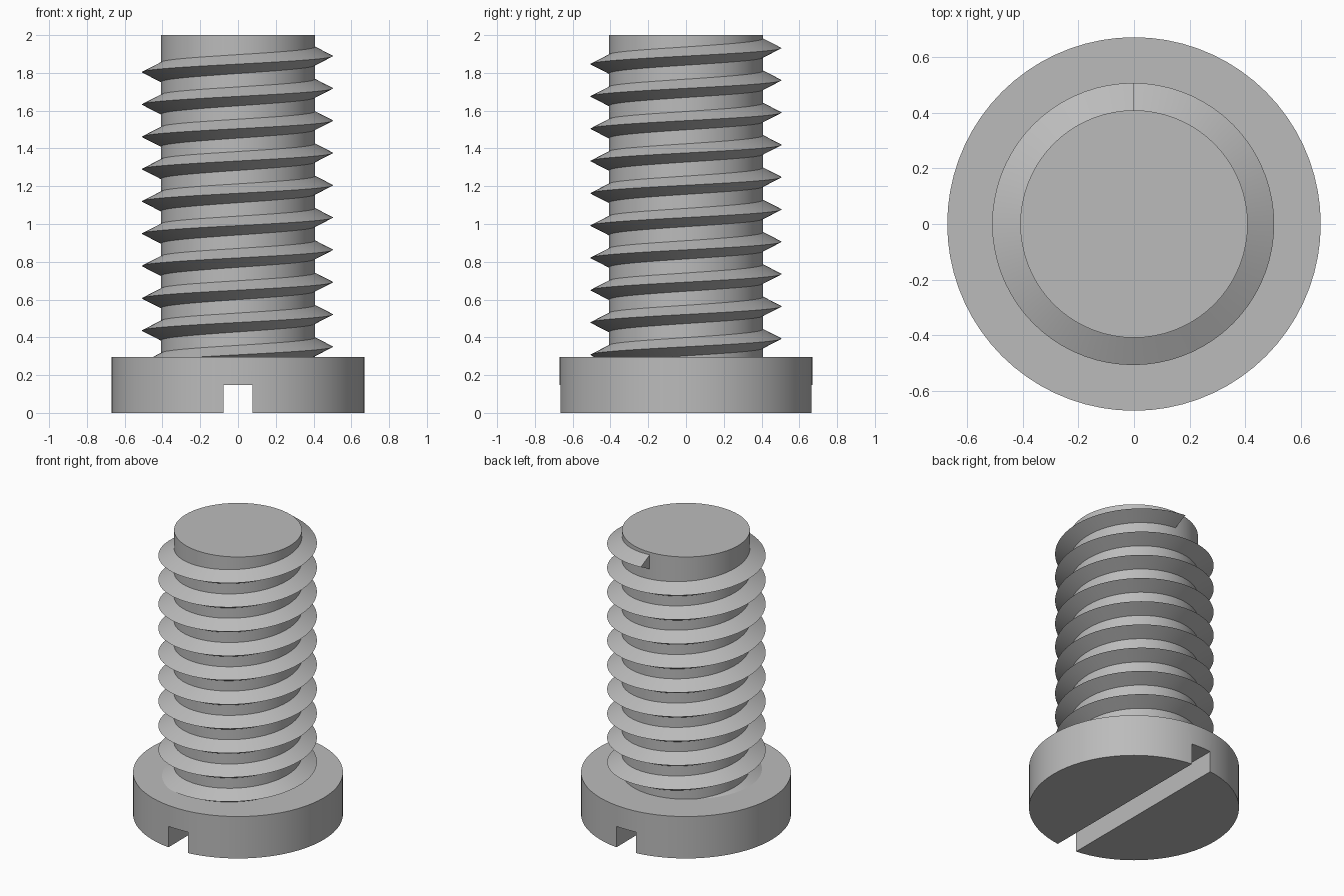
import bpy, bmesh
from math import radians, cos, sin, pi

cube = bpy.data.objects.get("Cube")
if cube:
    bpy.data.objects.remove(cube, do_unlink=True)

HEAD_R, HEAD_H = 0.67, 0.295
CORE_R, TOP = 0.408, 2.0
CREST_R, HALF = 0.506, 0.05
PITCH, TURNS, END_Z = 0.171, 10, 1.932
STEPS = 72

metal = bpy.data.materials.new("grey metal")
metal.use_nodes = True
colour = (0.5, 0.5, 0.5, 1)
metal.diffuse_color = colour
metal.node_tree.nodes["Principled BSDF"].inputs["Base Color"].default_value = colour


def cylinder(name, radius, z0, z1):
    bpy.ops.mesh.primitive_cylinder_add(
        vertices=STEPS, radius=radius, depth=z1 - z0, location=(0, 0, (z0 + z1) / 2))
    ob = bpy.context.object
    ob.name = name
    ob.data.materials.append(metal)
    return ob


def smooth(ob):
    bpy.ops.object.select_all(action="DESELECT")
    ob.select_set(True)
    bpy.context.view_layer.objects.active = ob
    bpy.ops.object.shade_smooth_by_angle(angle=radians(30))


# Head with a straight driver slot cut across its underside
head = cylinder("head", HEAD_R, 0, HEAD_H)
bpy.ops.mesh.primitive_cube_add(size=1, location=(0, 0, 0))
cutter = bpy.context.object
cutter.name = "slot_cutter"
cutter.scale = (0.152, 2, 0.296)
cutter.data.materials.append(metal)
cut = head.modifiers.new("slot", "BOOLEAN")
cut.operation, cut.solver, cut.object = "DIFFERENCE", "EXACT", cutter
bpy.context.view_layer.objects.active = head
bpy.ops.object.modifier_apply(modifier=cut.name)
bpy.data.objects.remove(cutter, do_unlink=True)
smooth(head)

# Plain shank
smooth(cylinder("shank", CORE_R, HEAD_H - 0.02, TOP))

# Right-handed V thread: a triangle swept up a helix, ending at the back
inner = CORE_R - 0.01
flare = HALF * (CREST_R - inner) / (CREST_R - CORE_R)
profile = [(inner, -flare), (CREST_R, 0), (inner, flare)]
bm = bmesh.new()
rings = []
for i in range(TURNS * STEPS + 1):
    turn = i / STEPS - TURNS
    a = pi / 2 + 2 * pi * turn
    rings.append([bm.verts.new((r * cos(a), r * sin(a), END_Z + PITCH * turn + dz))
                  for r, dz in profile])
for p, q in zip(rings, rings[1:]):
    for j in range(3):
        k = (j + 1) % 3
        bm.faces.new((p[j], q[j], q[k], p[k]))
bm.faces.new(rings[0])
bm.faces.new(rings[-1][::-1])
bmesh.ops.recalc_face_normals(bm, faces=bm.faces)
mesh = bpy.data.meshes.new("thread")
bm.to_mesh(mesh)
bm.free()
mesh.materials.append(metal)
thread = bpy.data.objects.new("thread", mesh)
thread.location.x = -0.003
bpy.context.collection.objects.link(thread)
smooth(thread)
